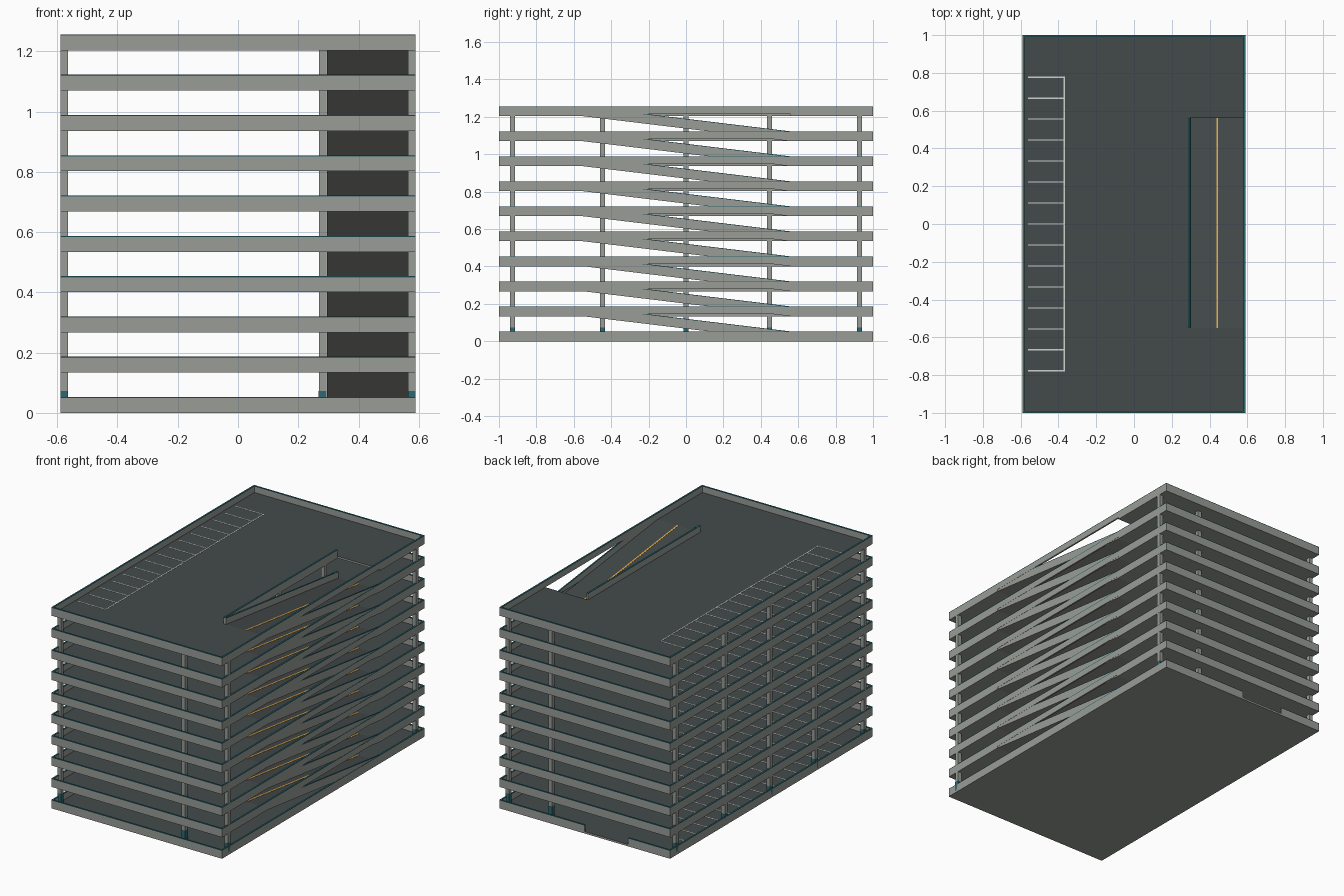
import bpy, bmesh
from mathutils import Vector

if "Cube" in bpy.data.objects:
    bpy.data.objects.remove(bpy.data.objects["Cube"])

LEVELS = 10
STEP = 0.1337                 # floor to floor
SLAB, RAIL, CAP = 0.012, 0.049, 0.053   # heights above each slab's underside
X, Y, T = 0.59, 1.0, 0.01     # half width, half length, parapet thickness
HX, HY0, HY1 = 0.295, -0.55, 0.56       # ramp opening


def material(name, rgb):
    m = bpy.data.materials.new(name)
    m.diffuse_color = (*rgb, 1)
    m.use_nodes = True
    m.node_tree.nodes["Principled BSDF"].inputs["Base Color"].default_value = m.diffuse_color
    return m


CONCRETE = material("concrete", (0.32, 0.335, 0.31))
ASPHALT = material("asphalt", (0.057, 0.068, 0.068))
TEAL = material("teal_trim", (0.025, 0.14, 0.165))
WHITE = material("white_paint", (0.65, 0.66, 0.64))
YELLOW = material("yellow_paint", (0.85, 0.45, 0.07))


def prism(bm, base, push):
    """Extrude a polygon along a vector."""
    face = bm.faces.new([bm.verts.new(p) for p in base])
    ext = bmesh.ops.extrude_face_region(bm, geom=[face])
    verts = [g for g in ext["geom"] if isinstance(g, bmesh.types.BMVert)]
    bmesh.ops.translate(bm, verts=verts, vec=Vector(push))


def box(bm, x0, x1, y0, y1, z0, z1):
    prism(bm, [(x0, y0, z0), (x1, y0, z0), (x1, y1, z0), (x0, y1, z0)], (0, 0, z1 - z0))


def slope(bm, x0, x1, z, lo, hi):
    """Sloped bar following the ramp, climbing towards the front."""
    prism(bm, [(x0, HY1, z + lo), (x0, HY1, z + hi),
               (x0, HY0, z + STEP + hi), (x0, HY0, z + STEP + lo)], (x1 - x0, 0, 0))


def finish(bm, name, mat, top=None):
    bmesh.ops.recalc_face_normals(bm, faces=bm.faces)
    me = bpy.data.meshes.new(name)
    me.materials.append(mat)
    if top:                   # upward faces get the second colour
        me.materials.append(top)
        for f in bm.faces:
            f.normal_update()
            f.material_index = int(f.normal.z > 0.5)
    bm.to_mesh(me)
    bm.free()
    ob = bpy.data.objects.new(name, me)
    bpy.context.collection.objects.link(ob)
    return ob


for k in range(LEVELS):
    z = k * STEP

    # floor slab, with the ramp opening on every level above ground
    outline = [(-X, -Y), (X, -Y), (X, Y), (-X, Y)]
    if k:
        outline[2:2] = [(X, HY0), (HX, HY0), (HX, HY1), (X, HY1)]
    bm = bmesh.new()
    prism(bm, [(x, y, z) for x, y in outline], (0, 0, SLAB))
    finish(bm, f"floor_slab_{k}", CONCRETE, ASPHALT)

    # parapets and caps: sides, front, back (ground level has an entrance gap)
    walls = [(-X, -X + T, -Y, Y), (X - T, X, -Y, Y), (-X + T, X - T, -Y, -Y + T)]
    if k:
        walls += [(-X + T, X - T, Y - T, Y), (HX - T, HX, HY0, HY1)]
    else:
        walls += [(-X + T, -0.3, Y - T, Y), (0, X - T, Y - T, Y)]
    for name, mat, lo, hi in (("parapet", CONCRETE, SLAB, RAIL), ("parapet_cap", TEAL, RAIL, CAP)):
        bm = bmesh.new()
        for w in walls:
            box(bm, *w, z + lo, z + hi)
        finish(bm, f"{name}_{k}", mat)

    # parking bay markings
    bm = bmesh.new()
    zt = z + SLAB
    for i in range(15):
        y = (i - 7) * 0.111
        box(bm, -0.56, -0.37, y - 0.003, y + 0.003, zt, zt + 0.001)
    box(bm, -0.372, -0.366, -0.78, 0.78, zt, zt + 0.0012)
    finish(bm, f"bay_markings_{k}", WHITE)

    if k == LEVELS - 1:
        break

    # ramp up to the next level
    bm = bmesh.new()
    slope(bm, HX, X - 0.001, z, 0, SLAB)
    finish(bm, f"ramp_{k}", CONCRETE, ASPHALT)
    for name, mat, lo, hi in (("ramp_kerb", CONCRETE, SLAB, RAIL), ("ramp_kerb_cap", TEAL, RAIL, CAP - 0.0005)):
        bm = bmesh.new()
        slope(bm, HX + 0.0005, HX + 0.008, z, lo, hi)
        slope(bm, X - T + 0.001, X - 0.001, z, lo, hi)
        finish(bm, f"{name}_{k}", mat)
    bm = bmesh.new()
    slope(bm, 0.436, 0.446, z, SLAB, SLAB + 0.0015)
    finish(bm, f"ramp_centre_line_{k}", YELLOW)

# columns with teal bases on the ground floor
C = 0.0125
spots = [(x, y) for x in (-0.577, 0.281) for y in (-0.928, -0.446, 0, 0.446, 0.928)]
spots += [(0.577, -0.928), (0.577, 0.928)]
cols, bases = bmesh.new(), bmesh.new()
for x, y in spots:
    box(cols, x - C, x + C, y - C, y + C, SLAB, (LEVELS - 1) * STEP + 0.001)
    b = C + 0.0005
    box(bases, x - b, x + b, y - b, y + b, SLAB, 0.073)
finish(cols, "columns", CONCRETE)
finish(bases, "column_bases", TEAL)
